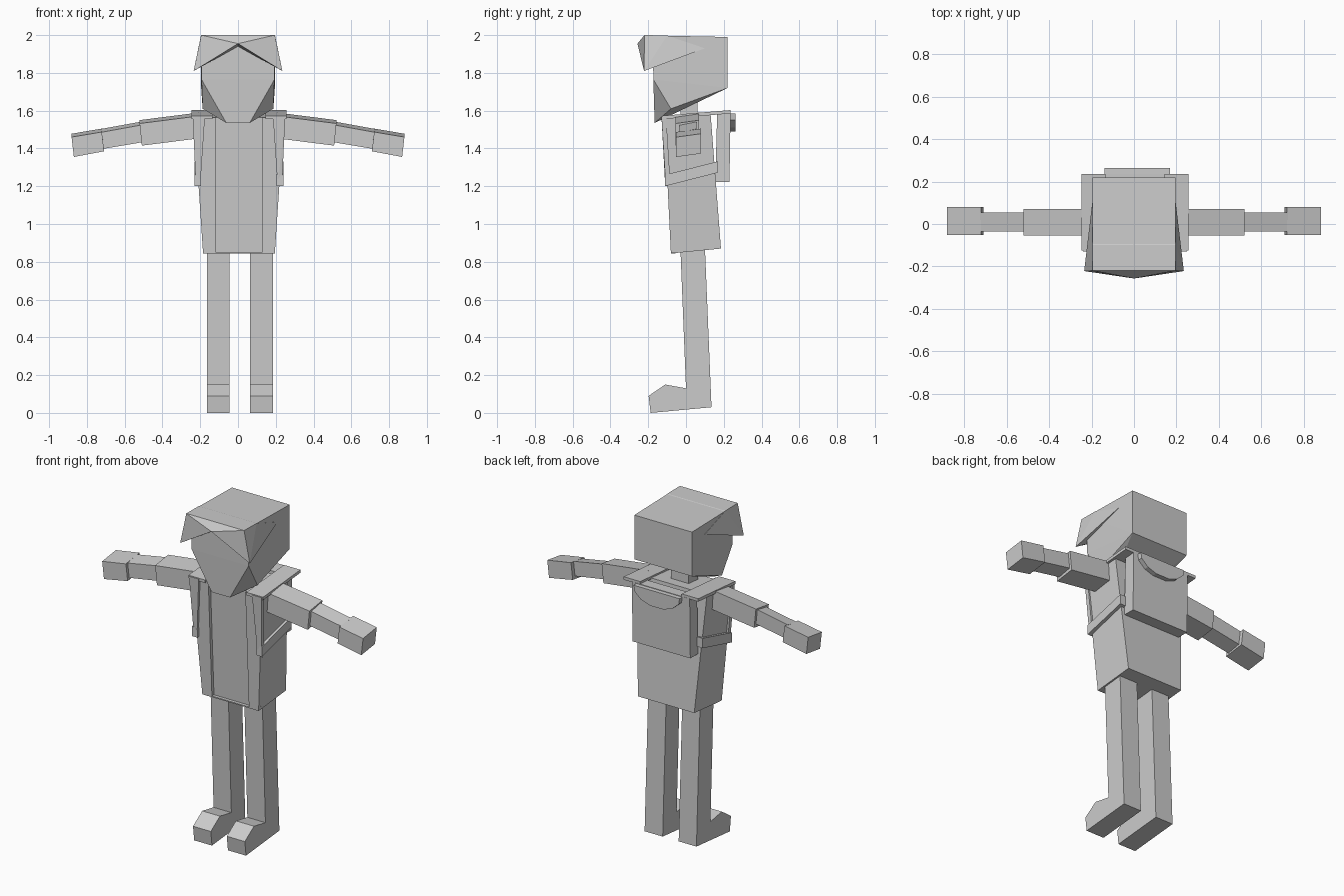
import bpy, bmesh
from mathutils import Vector


def hull(name, pts, side=1, cx=0.0):
    """Flat-faced convex solid; side=-1 mirrors it across x, cx shifts it."""
    bm = bmesh.new()
    for x, y, z in pts:
        bm.verts.new((x * side + cx, y, z))
    bmesh.ops.convex_hull(bm, input=bm.verts)
    bmesh.ops.dissolve_limit(bm, angle_limit=0.01, verts=bm.verts, edges=bm.edges)
    return finish(name, bm)


def finish(name, bm):
    bmesh.ops.recalc_face_normals(bm, faces=bm.faces)
    me = bpy.data.meshes.new(name)
    bm.to_mesh(me)
    bm.free()
    ob = bpy.data.objects.new(name, me)
    bpy.context.collection.objects.link(ob)
    return ob


def prism(name, profile, axis, a, b):
    """Extrude a 2D outline along an axis ('x': y,z outline; 'y': x,z outline)."""
    bm = bmesh.new()
    to3 = (lambda u, v: (a, u, v)) if axis == 'x' else (lambda u, v: (u, a, v))
    f = bm.faces.new([bm.verts.new(to3(u, v)) for u, v in profile])
    r = bmesh.ops.extrude_face_region(bm, geom=[f])
    off = Vector((b - a, 0, 0)) if axis == 'x' else Vector((0, b - a, 0))
    for v in r['geom']:
        if isinstance(v, bmesh.types.BMVert):
            v.co += off
    return finish(name, bm)


def box(x0, x1, y0, y1, z0, z1):
    return [(x, y, z) for x in (x0, x1) for y in (y0, y1) for z in (z0, z1)]


def both(*pts):
    return [(s * x, y, z) for x, y, z in pts for s in (1, -1)]


# Legs with feet
leg = [(-0.03, 0.88), (0.10, 0.88), (0.135, 0.03), (-0.187, 0.0),
       (-0.198, 0.09), (-0.11, 0.15), (0.0, 0.13)]
prism("left_leg", leg, 'x', -0.165, -0.045)
prism("right_leg", leg, 'x', 0.063, 0.185)

# Torso core, with raised coat flaps either side of the shirt
C = 0.005
hull("torso", both((0.19, -0.06, 0.846), (0.19, 0.185, 0.87),
                   (0.238, -0.095, 1.565), (0.238, 0.13, 1.585)), cx=C)
hull("coat_hem", box(-0.125, 0.125, -0.08, -0.055, 0.845, 0.852), cx=C)
hull("neck", box(-0.06, 0.06, -0.03, 0.06, 1.55, 1.70))

# Backpack and its rounded lid
hull("backpack", both((0.195, 0.155, 1.222), (0.195, 0.23, 1.222),
                      (0.195, 0.165, 1.585), (0.195, 0.236, 1.588)), cx=C)
prism("backpack_lid", [(-0.14, 1.585), (0.17, 1.585), (0.165, 1.55), (0.12, 1.51),
                       (0.06, 1.49), (-0.03, 1.49), (-0.09, 1.51), (-0.135, 1.55)],
      'y', 0.22, 0.263)

# Head with tapered jaw and chin
hull("head", both((0.195, -0.175, 1.998), (0.195, 0.22, 1.99), (0.195, 0.22, 1.72),
                  (0.187, -0.08, 1.61), (0.193, -0.173, 1.765), (0.062, -0.166, 1.535)))

for s, side in ((1, "right"), (-1, "left")):
    # Pointed fringe, one wedge per half
    hull(side + "_fringe", [
        (0.195, -0.22, 2.0), (0, -0.22, 2.0), (0, -0.257, 1.955), (0.235, -0.222, 1.81),
        (0, -0.17, 1.94), (0.2, -0.17, 1.875), (0.196, -0.10, 1.998), (0, -0.10, 1.998),
        (0.197, 0.1, 1.93)], s)

    hull(side + "_coat_flap", [
        (0.125, -0.08, 0.845), (0.19, -0.08, 0.845), (0.125, -0.05, 0.847), (0.19, -0.05, 0.847),
        (0.125, -0.115, 1.565), (0.238, -0.115, 1.565),
        (0.125, -0.085, 1.567), (0.238, -0.085, 1.567)], s, C)

    # Pack strap: over the shoulder, down the chest, back along the side
    hull(side + "_strap_top", [
        (x, y, z + dz) for x in (0.14, 0.252) for y, z in ((-0.125, 1.555), (0.235, 1.585))
        for dz in (0, 0.018)], s, C)
    hull(side + "_strap_front", [
        (x, y + dy, z) for x, y, z in ((0.18, -0.13, 1.57), (0.245, -0.13, 1.57),
                                       (0.205, -0.11, 1.20), (0.23, -0.11, 1.25))
        for dy in (0, 0.025)], s, C)
    hull(side + "_strap_side", [
        (x, y, z + dz) for y, z in ((-0.112, 1.20), (0.17, 1.272))
        for x in (0.2, 0.236) for dz in (0, 0.06)], s, C)

    # Arm segments: (x, bottom, top) at both ends, then y range
    for part, (x0, b0, t0), (x1, b1, t1), y0, y1 in (
            ("upper_arm", (0.20, 1.455, 1.572), (0.515, 1.415, 1.532), -0.055, 0.07),
            ("forearm", (0.50, 1.435, 1.525), (0.72, 1.398, 1.485), -0.035, 0.055),
            ("hand", (0.715, 1.385, 1.487), (0.875, 1.355, 1.46), -0.052, 0.08)):
        lean = 0.018          # back edge sits a little higher
        tilt = 0.012          # end faces lean outward at the top
        hull(side + "_" + part, [
            (x + t * tilt, y, z + k * lean)
            for x, b, tp in ((x0, b0, t0), (x1, b1, t1))
            for t, z in ((-0.5, b), (0.5, tp))
            for k, y in ((0, y0), (1, y1))], s)
